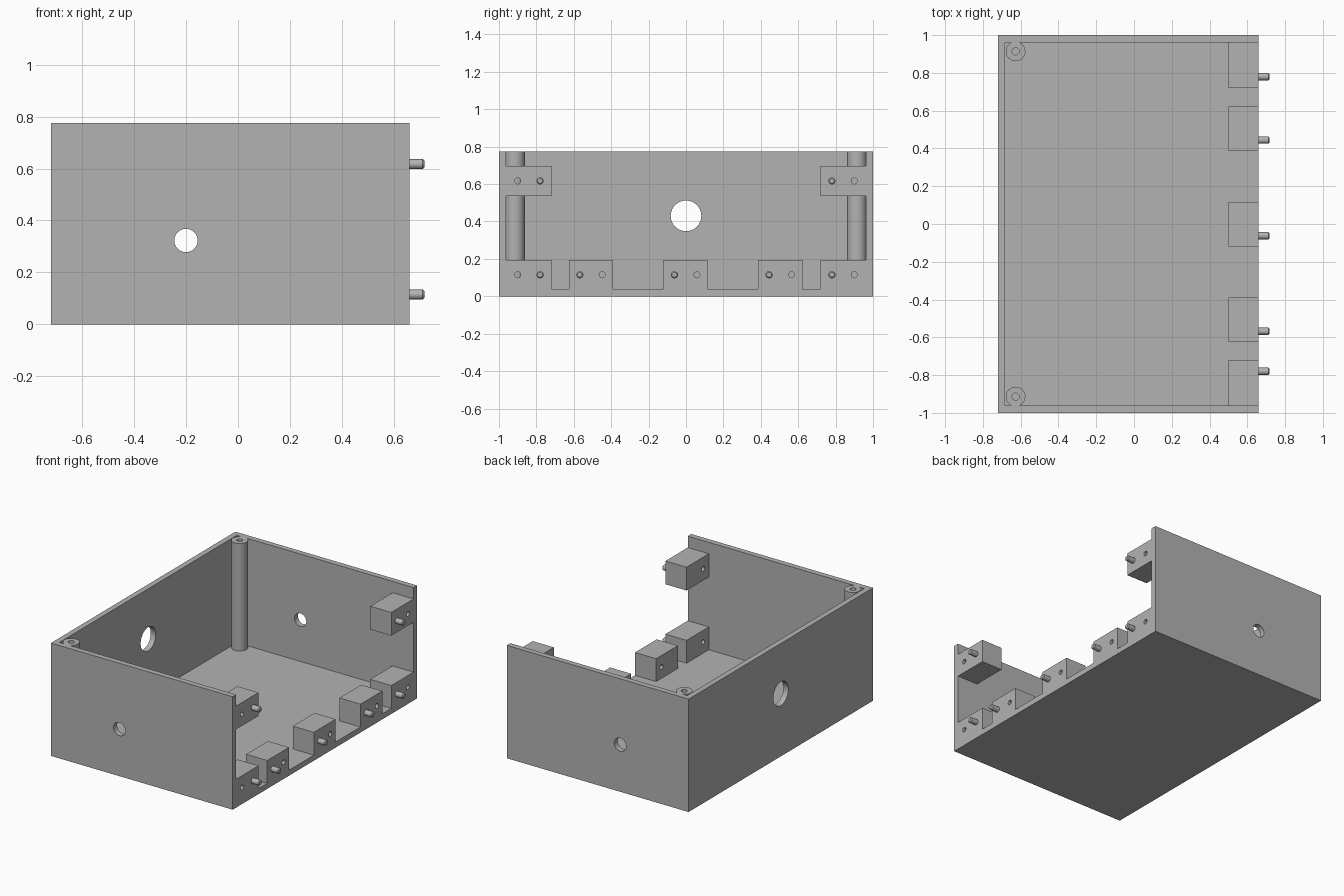
import bpy, bmesh
from math import pi
from mathutils import Matrix, Vector

cube = bpy.data.objects.get("Cube")
if cube:
    bpy.data.objects.remove(cube, do_unlink=True)

grey = bpy.data.materials.new("light grey")
grey.use_nodes = True
COLOUR = (0.45, 0.45, 0.45, 1)
grey.diffuse_color = COLOUR
grey.node_tree.nodes["Principled BSDF"].inputs["Base Color"].default_value = COLOUR

X0, X1, Y, H, T = -0.72, 0.66, 1.0, 0.775, 0.038
TURN = {"x": Matrix.Rotation(pi / 2, 4, "Y"),
        "y": Matrix.Rotation(-pi / 2, 4, "X"), "z": Matrix()}


def finish(name, bm):
    mesh = bpy.data.meshes.new(name)
    bmesh.ops.recalc_face_normals(bm, faces=bm.faces)
    bm.to_mesh(mesh)
    bm.free()
    mesh.materials.append(grey)
    obj = bpy.data.objects.new(name, mesh)
    bpy.context.collection.objects.link(obj)
    return obj


def box(name, lo, hi):
    bm = bmesh.new()
    lo, hi = Vector(lo), Vector(hi)
    bmesh.ops.create_cube(bm, size=1, matrix=Matrix.Translation((lo + hi) / 2)
                          @ Matrix.Diagonal((hi - lo).to_4d()))
    return finish(name, bm)


def rod(name, axis, start, length, radius, tip=0, sides=32):
    """Cylinder from start along an axis, with an optional chamfered tip."""
    bm = bmesh.new()
    place = Matrix.Translation(start) @ TURN[axis]
    body = length - tip
    bmesh.ops.create_cone(bm, cap_ends=True, segments=sides, radius1=radius, radius2=radius,
                          depth=body, matrix=place @ Matrix.Translation((0, 0, body / 2)))
    if tip:
        bmesh.ops.create_cone(bm, cap_ends=True, segments=sides, radius1=radius,
                              radius2=radius - tip, depth=tip,
                              matrix=place @ Matrix.Translation((0, 0, body + tip / 2)))
    return finish(name, bm)


def select(obj):
    bpy.ops.object.select_all(action="DESELECT")
    obj.select_set(True)
    bpy.context.view_layer.objects.active = obj


def cut(obj, *cutters):
    select(obj)
    for cutter in cutters:
        mod = obj.modifiers.new("cut", "BOOLEAN")
        mod.operation, mod.solver, mod.object = "DIFFERENCE", "EXACT", cutter
        bpy.ops.object.modifier_apply(modifier=mod.name)
        bpy.data.objects.remove(cutter, do_unlink=True)


def smooth(obj):
    select(obj)
    bpy.ops.object.shade_smooth_by_angle(angle=pi / 6)


# Open tray: floor and three walls, with cable holes
tray = box("tray", (X0, -Y, 0), (X1, Y, H))
cut(tray, box("cavity", (X0 + T, T - Y, T), (X1 + 1, Y - T, H + 1)),
    rod("side_holes", "y", (-0.2, -1.5, 0.323), 3, 0.045),
    rod("end_hole", "x", (X0 - 0.1, 0, 0.43), 0.3, 0.082))
smooth(tray)

# Corner screw posts
for side, label in ((1, "back"), (-1, "front")):
    spot = (-0.627, side * 0.914)
    post = rod(label + "_post", "z", (*spot, T), H - T, 0.052)
    cut(post, rod("screw_hole", "z", (*spot, H - 0.3), 0.5, 0.019))
    smooth(post)


# Mounting blocks along the open end, each with a peg and a socket
def mount(name, y0, y1, z0, z1, peg_y, socket_y):
    z = (z0 + z1) / 2
    if z0 == T:
        z = 0.115
    block = box(name + "_block", (0.5, y0, z0), (X1, y1, z1))
    cut(block, rod("socket", "x", (0.4, socket_y, z), 0.4, 0.016))
    smooth(block)
    smooth(rod(name + "_peg", "x", (X1 - 0.02, peg_y, z), 0.077, 0.019, 0.006))


for side, label in ((1, "back"), (-1, "front")):
    ends = sorted((side * 0.72, side * (Y - T)))
    for level, z0, z1 in (("lower", T, 0.195), ("upper", 0.537, 0.697)):
        mount(f"{label}_{level}", *ends, z0, z1, side * 0.78, side * 0.9)

for label, y, peg in (("front_middle", -0.508, -1), ("centre", -0.002, -1),
                      ("back_middle", 0.504, -1)):
    mount(label, y - 0.118, y + 0.118, T, 0.195, y + peg * 0.06, y - peg * 0.06)
